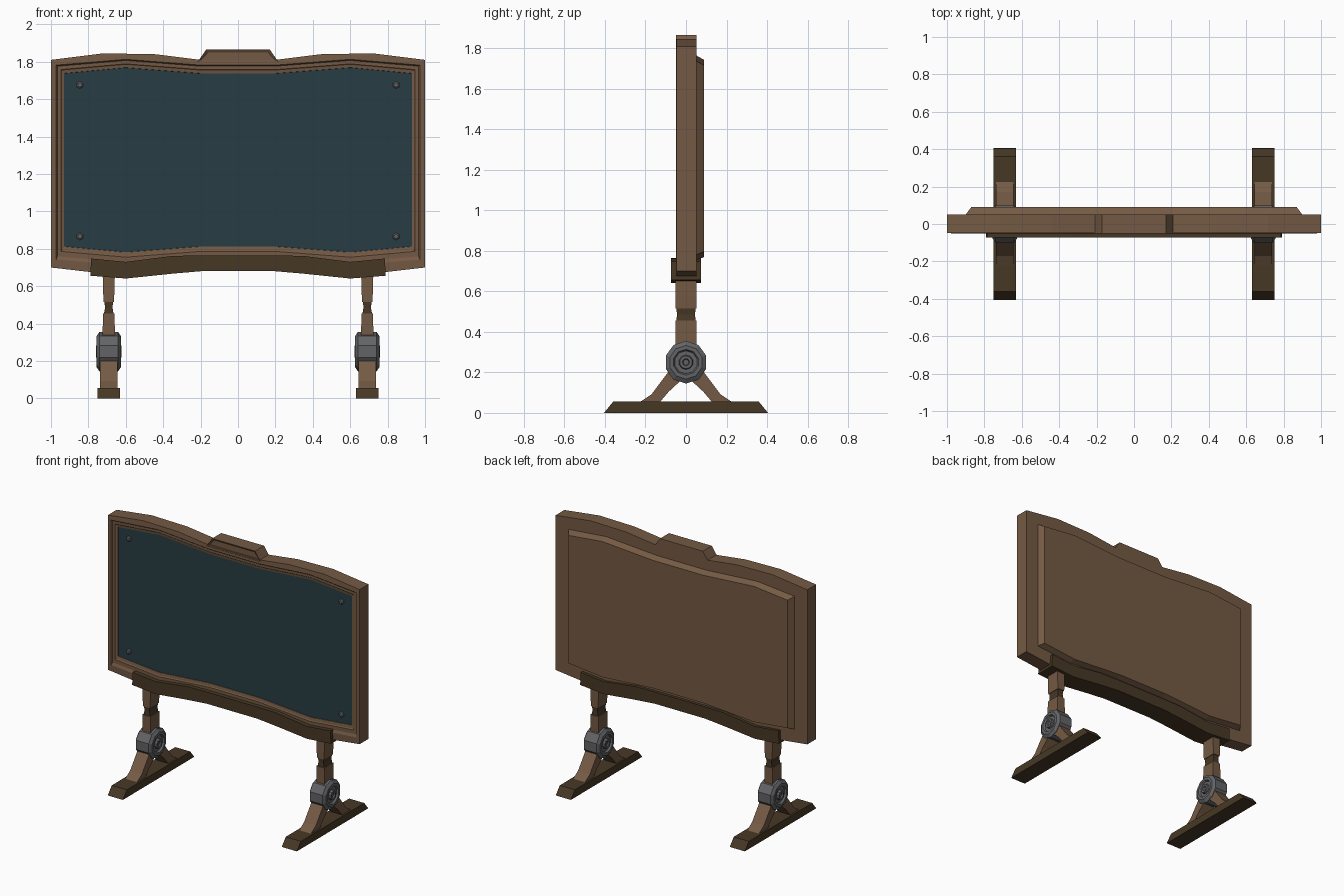
import bpy, bmesh, math

if "Cube" in bpy.data.objects:
    bpy.data.objects.remove(bpy.data.objects["Cube"])

def mat(name, r, g, b):
    m = bpy.data.materials.new(name)
    m.diffuse_color = (r, g, b, 1)
    m.use_nodes = True
    m.node_tree.nodes["Principled BSDF"].inputs["Base Color"].default_value = m.diffuse_color
    return m

WOOD = mat("brown wood", 0.175, 0.102, 0.058)
DARK = mat("dark wood", 0.062, 0.039, 0.018)
SLATE = mat("slate board", 0.020, 0.046, 0.058)
METAL = mat("grey metal", 0.125, 0.127, 0.133)

def loft(name, rings, material, inset=None):
    """Join rings of equal point count and cap both ends."""
    bm = bmesh.new()
    vs = [[bm.verts.new(p) for p in r] for r in rings]
    n = len(rings[0])
    for a, b in zip(vs, vs[1:]):
        for i in range(n):
            j = (i + 1) % n
            bm.faces.new((a[i], a[j], b[j], b[i]))
    first = bm.faces.new(vs[0])
    bm.faces.new(vs[-1])
    bmesh.ops.recalc_face_normals(bm, faces=bm.faces)
    if inset:
        bmesh.ops.inset_region(bm, faces=[first], thickness=inset[0])
        bmesh.ops.translate(bm, verts=first.verts, vec=(0, inset[1], 0))
    me = bpy.data.meshes.new(name)
    bm.to_mesh(me)
    bm.free()
    me.materials.append(material)
    ob = bpy.data.objects.new(name, me)
    bpy.context.collection.objects.link(ob)
    return ob

def outline(top, bottom, y):
    """Symmetric board outline from right-half (x, z) points, edge to middle."""
    right = top[::-1] + bottom
    left = [(-x, z) for x, z in right[::-1]]
    return [(x, y, z) for x, z in right + left]

def wave(h, zt, zb, y, amp=0.03):
    """Wavy rectangle: half width, corner top, corner bottom."""
    t = [(h, zt), (0.61, zt + amp), (0.59, zt + amp), (0.2, zt)]
    b = [(h, zb), (0.61, zb - amp), (0.59, zb - amp), (0.2, zb)]
    return outline(t, b, y)

# Stepped frame
TOP = [(1, 1.81), (0.72, 1.845), (0.44, 1.84), (0.2, 1.81)]
BOT = [(1, 0.70), (0.61, 0.655), (0.59, 0.655), (0.2, 0.69)]
loft("frame", [
    outline(TOP, BOT, 0.052),
    outline(TOP, BOT, -0.048),
    wave(0.972, 1.782, 0.742, -0.05),
    wave(0.966, 1.776, 0.760, -0.042),
    wave(0.947, 1.758, 0.786, -0.042),
    wave(0.942, 1.753, 0.792, -0.037),
    wave(0.930, 1.738, 0.812, -0.034),
    wave(0.928, 1.736, 0.814, -0.026)], WOOD)

# Writing board and raised back panel
loft("board", [wave(0.929, 1.737, 0.813, -0.031), wave(0.929, 1.737, 0.813, -0.022)], SLATE)
loft("back_panel", [wave(0.90, 1.738, 0.78, 0.05, 0.027),
                    wave(0.87, 1.715, 0.797, 0.09, 0.027)], WOOD)

# Crown on the top edge
loft("crown", [[(x, y, z) for x, z in
                ((-0.215, 1.80), (-0.17, 1.865), (0.17, 1.865), (0.215, 1.80))]
               for y in (-0.05, 0.052)], WOOD, inset=(0.018, 0.01))

# Lower tray following the wave
T = [(0.785, 0.748), (0.6, 0.73), (0.35, 0.762), (0.2, 0.764)]
B = [(0.79, 0.656), (0.6, 0.641), (0.35, 0.667), (0.2, 0.68)]
loft("tray", [outline(T, B, -0.073), outline(T, B, 0.073)], DARK)

def disc(name, cx, cy, cz, profile, sides, axis, material):
    """Turned part from (offset, radius) pairs along x or y."""
    rings = []
    for o, r in profile:
        ring = []
        for i in range(sides):
            a = 2 * math.pi * i / sides
            s, c = r * math.sin(a), r * math.cos(a)
            ring.append((cx + o, cy + s, cz + c) if axis == 'x' else (cx + s, cy + o, cz + c))
        rings.append(ring)
    return loft(name, rings, material)

# Corner screws
for x in (-0.845, 0.845):
    for z in (0.866, 1.676):
        disc("corner_screw", x, 0, z, [(-0.028, 0.02), (-0.036, 0.02), (-0.042, 0.012)], 6, 'y', METAL)

def box_rings(cx, levels):
    return [[(cx + sx * w, sy * d, z) for sx, sy in ((-1, -1), (1, -1), (1, 1), (-1, 1))]
            for z, w, d in levels]

def prism_x(name, cx, half, pts, material):
    return loft(name, [[(cx + s * half, y, z) for y, z in pts] for s in (-1, 1)], material)

HUB = [(0.05, 0.105), (0.065, 0.083), (0.065, 0.064), (0.052, 0.057),
       (0.052, 0.036), (0.068, 0.032), (0.068, 0.018), (0.06, 0.014)]

# Two stands
for cx in (-0.691, 0.691):
    # foot bar
    prism_x("foot", cx, 0.06, [(-0.405, 0), (0.405, 0), (0.36, 0.055), (-0.36, 0.055)], DARK)
    # splayed legs
    for s in (-1, 1):
        prism_x("leg", cx, 0.047, [(s * y, z) for y, z in (
            (0.23, 0.052), (0.17, 0.092), (0.085, 0.205), (0.02, 0.23),
            (0.02, 0.165), (0.085, 0.105), (0.13, 0.052))], WOOD)
    # pivot hub
    disc("hub", cx, 0, 0.25, [(-o, r) for o, r in HUB[::-1]] + HUB, 10, 'x', METAL)
    # post with dark collar
    loft("lower_post", box_rings(cx, [(0.27, 0.034, 0.052), (0.455, 0.031, 0.052)]), WOOD)
    loft("post_collar", box_rings(cx, [(0.45, 0.026, 0.047), (0.485, 0.02, 0.045),
                                       (0.525, 0.024, 0.047)]), DARK)
    loft("upper_post", box_rings(cx, [(0.515, 0.027, 0.052), (0.58, 0.031, 0.052),
                                      (0.70, 0.033, 0.05)]), WOOD)
